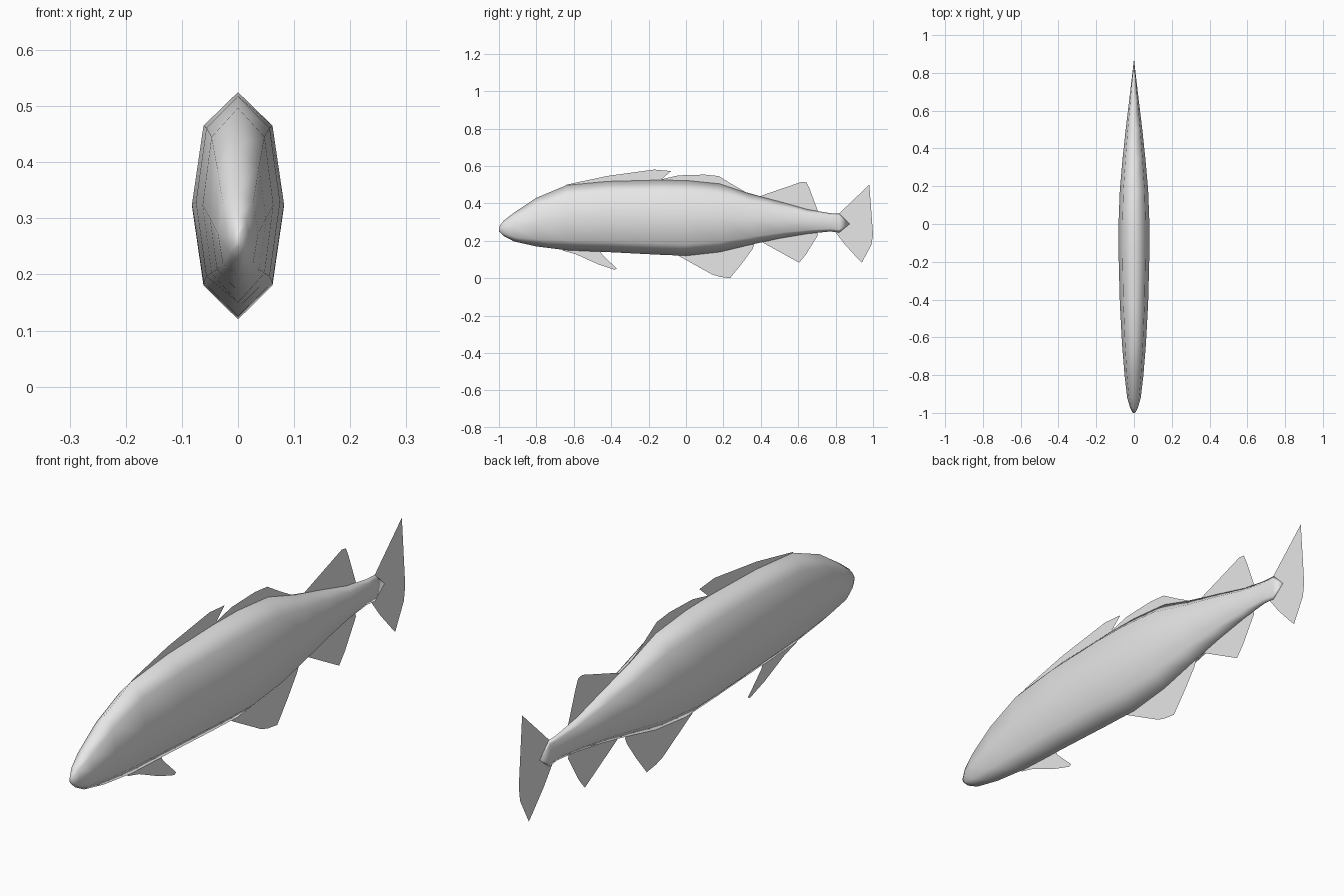
import bpy, bmesh

if "Cube" in bpy.data.objects:
    bpy.data.objects.remove(bpy.data.objects["Cube"], do_unlink=True)

grey = bpy.data.materials.new("pale_grey")
grey.use_nodes = True
grey.diffuse_color = (0.8, 0.8, 0.8, 1)
grey.node_tree.nodes["Principled BSDF"].inputs["Base Color"].default_value = (0.8, 0.8, 0.8, 1)


def finish(bm, name, smooth):
    mesh = bpy.data.meshes.new(name)
    bm.to_mesh(mesh)
    bm.free()
    mesh.materials.append(grey)
    for face in mesh.polygons:
        face.use_smooth = smooth
    obj = bpy.data.objects.new(name, mesh)
    bpy.context.collection.objects.link(obj)
    return obj


# Body: eight-sided sections lofted from snout to tail root
# Each station is (y, top, bottom, half width)
STATIONS = [
    (-1.0, .275, .25, .006), (-.975, .308, .226, .02), (-.92, .35, .197, .036),
    (-.8, .43, .17, .05), (-.64, .497, .15, .063), (-.42, .518, .14, .075),
    (-.15, .525, .126, .082), (.0, .523, .12, .082), (.18, .505, .14, .075),
    (.34, .452, .178, .061), (.5, .41, .213, .044), (.65, .368, .238, .026),
    (.77, .348, .25, .012), (.82, .345, .245, .006),
]
# Fraction of half width and of height around one section
SECTION = [(0, 1), (.75, .85), (1, .5), (.75, .15),
           (0, 0), (-.75, .15), (-1, .5), (-.75, .85)]

bm = bmesh.new()
rings = [[bm.verts.new((u * w, y, lo + v * (hi - lo))) for u, v in SECTION]
         for y, hi, lo, w in STATIONS]
n = len(SECTION)
for a, b in zip(rings, rings[1:]):
    for i in range(n):
        j = (i + 1) % n
        bm.faces.new((a[i], a[j], b[j], b[i]))
# Snout and tail root caps
bm.faces.new(rings[0])
tail_tip = bm.verts.new((0, .875, .29))
for i in range(n):
    bm.faces.new((rings[-1][i], rings[-1][(i + 1) % n], tail_tip))
bmesh.ops.recalc_face_normals(bm, faces=bm.faces)
finish(bm, "body", True)

# Fins: thin sheets on the centre plane, given as (y, z) outlines
FINS = {
    "first_dorsal_fin": [(-.64, .49), (-.64, .5), (-.42, .547), (-.17, .581),
                         (-.08, .573), (-.135, .525), (-.2, .51)],
    "second_dorsal_fin": [(-.135, .51), (-.135, .528), (-.04, .55), (.1, .554),
                          (.175, .546), (.25, .5), (.32, .46), (.4, .438), (.3, .43)],
    "third_dorsal_fin": [(.38, .42), (.4, .44), (.62, .516), (.645, .512),
                         (.66, .48), (.705, .36), (.7, .34)],
    "front_anal_fin": [(-.04, .14), (-.04, .12), (.14, .02), (.18, .008),
                       (.235, .0), (.3, .08), (.355, .155), (.365, .18), (.34, .2)],
    "rear_anal_fin": [(.38, .22), (.4, .197), (.605, .083), (.64, .125),
                      (.705, .23), (.7, .26)],
    "pelvic_fin": [(-.66, .16), (-.66, .148), (-.55, .118), (-.47, .075), (-.38, .045),
                   (-.37, .052), (-.45, .128), (-.46, .15)],
    "tail_fin": [(.78, .34), (.82, .347), (.87, .395), (.98, .5), (1.0, .235),
                 (.992, .18), (.94, .083), (.925, .098), (.85, .18), (.8, .245), (.78, .26)],
}
for name, outline in FINS.items():
    bm = bmesh.new()
    bm.faces.new([bm.verts.new((0, y, z)) for y, z in outline])
    bmesh.ops.triangulate(bm, faces=bm.faces[:])
    finish(bm, name, False)
